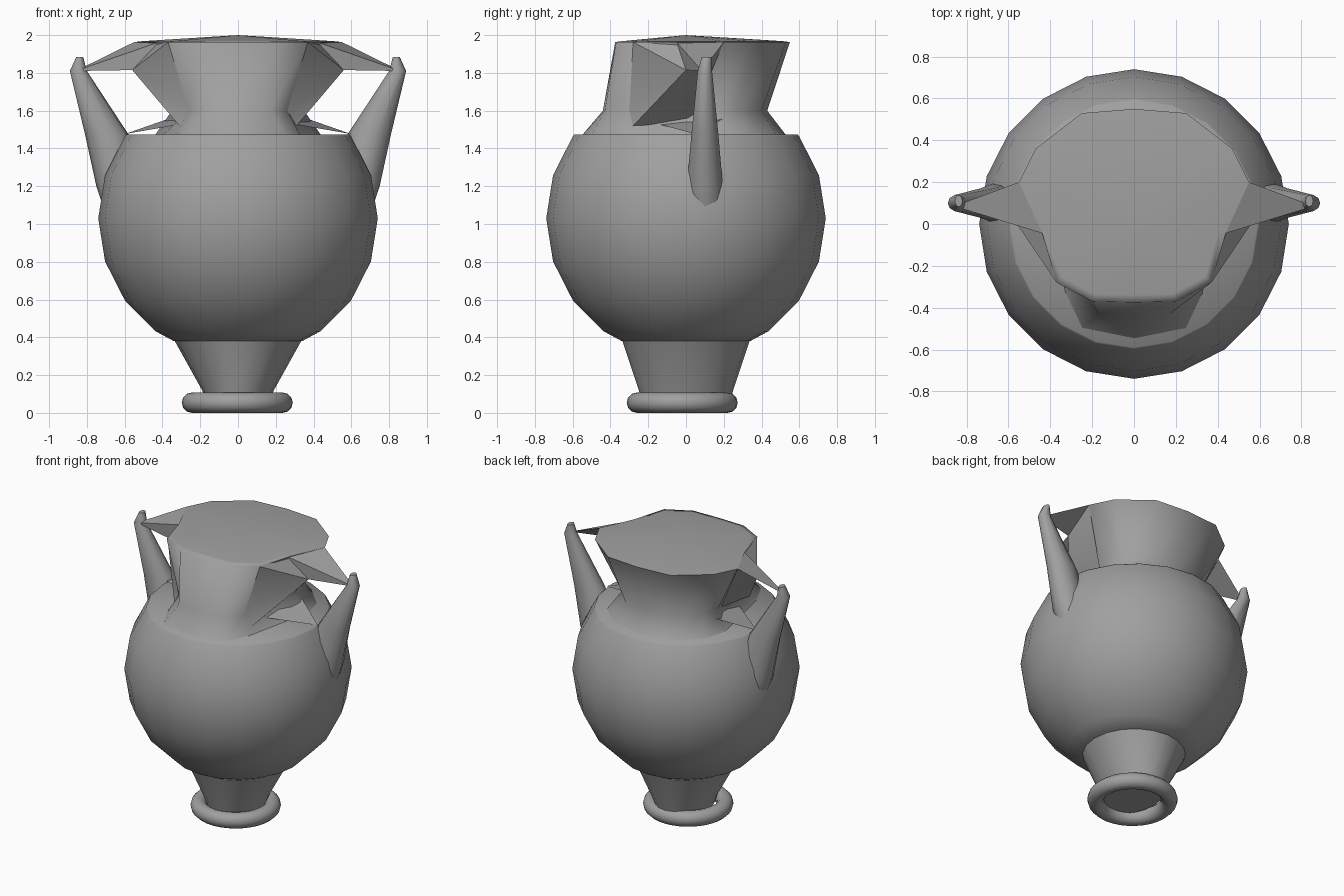
import bpy, bmesh, math

cube = bpy.data.objects.get("Cube")
if cube:
    bpy.data.objects.remove(cube, do_unlink=True)

clay = bpy.data.materials.new("grey clay")
clay.use_nodes = True
clay.diffuse_color = (0.35, 0.35, 0.35, 1)
clay.node_tree.nodes["Principled BSDF"].inputs["Base Color"].default_value = (0.35, 0.35, 0.35, 1)


def finish(name, bm, angle):
    bmesh.ops.recalc_face_normals(bm, faces=bm.faces)
    mesh = bpy.data.meshes.new(name)
    bm.to_mesh(mesh)
    bm.free()
    mesh.materials.append(clay)
    ob = bpy.data.objects.new(name, mesh)
    bpy.context.collection.objects.link(ob)
    bpy.ops.object.select_all(action='DESELECT')
    ob.select_set(True)
    bpy.context.view_layer.objects.active = ob
    bpy.ops.object.shade_smooth_by_angle(angle=math.radians(angle))
    return ob


def loft(name, rings, angle=60, apex=None):
    """Skin a stack of closed rings; the ends are capped."""
    bm = bmesh.new()
    loops = [[bm.verts.new(p) for p in ring] for ring in rings]
    n = len(loops[0])
    for a, b in zip(loops, loops[1:]):
        for i in range(n):
            j = (i + 1) % n
            bm.faces.new((a[i], a[j], b[j], b[i]))
    bm.faces.new(loops[0])
    if apex:
        tip = bm.verts.new(apex)
        for i in range(n):
            bm.faces.new((loops[-1][i], loops[-1][(i + 1) % n], tip))
    else:
        bm.faces.new(loops[-1])
    return finish(name, bm, angle)


def ellipse(cx, cy, z, rx, ry, n):
    return [(cx + rx * math.cos(math.tau * i / n),
             cy + ry * math.sin(math.tau * i / n), z) for i in range(n)]


def mirrored(half, z, s=1.0):
    """Closed ring from the points of its left half, front to back."""
    pts = half + [(-x, y) for x, y in half[-2:0:-1]]
    return [(x * s, 0.08 + (y - 0.08) * s, z) for x, y in pts]


# Round belly, cut flat at the shoulder
R, MID = 0.74, 1.03
belly = [ellipse(0, 0, 0.38, 0.34, 0.34, 20)]
for step in range(-3, 3):
    t = math.radians(18 * step)
    r = R * math.cos(t)
    belly.append(ellipse(0, 0, MID + R * math.sin(t), r, r, 20))
belly.append(ellipse(0, 0, 1.475, 0.59, 0.59, 20))
loft("belly", belly, 50)

# Tapered stem, narrower from the front than from the side
loft("stem", [ellipse(0, 0, 0.06, 0.17, 0.235, 20),
              ellipse(0, 0, 0.12, 0.19, 0.25, 20),
              ellipse(0, 0, 0.39, 0.34, 0.34, 20)])

# Foot ring
bpy.ops.mesh.primitive_torus_add(major_radius=0.24, minor_radius=0.054, major_segments=32,
                                 minor_segments=12, location=(-0.004, -0.02, 0.054))
foot = bpy.context.object
foot.name = "foot_ring"
foot.data.materials.append(clay)
bpy.ops.object.shade_smooth_by_angle(angle=math.radians(60))

# Flared neck with a shallow domed lid
base = [(0, -.55), (.25, -.5), (.33, -.33), (.4, 0), (.44, .17), (.4, .33), (.25, .48), (0, .53)]
waist = [(0, -.44), (.17, -.43), (.26, -.3), (.27, 0), (.35, .14), (.32, .27), (.2, .4), (0, .43)]
rim = [(0, -.375), (.2, -.37), (.37, -.28), (.44, -.04), (.55, .2), (.47, .36), (.25, .53), (0, .55)]
loft("neck", [mirrored(base, 1.47), mirrored(waist, 1.6), mirrored(rim, 1.963),
              mirrored(rim, 1.968, 0.92)], 100, (0, 0, 2.0))

for side, label in ((1, "left"), (-1, "right")):
    # Horn rising from the belly
    horn = [(.58, .1, 1.08, .13, .11), (.635, .1, 1.2, .115, .1), (.695, .1, 1.475, .115, .075),
            (.845, .1, 1.81, .045, .04), (.838, .11, 1.885, .018, .028)]
    loft(label + "_horn", [ellipse(side * x, y, z, rx, ry, 10) for x, y, z, rx, ry in horn])

    # Pointed web joining the rim to the horn tip
    bm = bmesh.new()
    points = {"front": (.42, -.05, 1.963), "back": (.55, .2, 1.963), "tip": (.86, .085, 1.81),
              "under": (.56, 0, 1.815), "throat": (.28, .02, 1.53), "corner": (.37, -.28, 1.963),
              "waist": (.26, -.3, 1.6), "shoulder": (.31, -.28, 1.52)}
    v = {k: bm.verts.new((side * x, y, z)) for k, (x, y, z) in points.items()}
    faces = ["front back tip", "front tip under", "back under tip", "front under corner",
             "corner under waist", "waist under shoulder", "under throat shoulder",
             "back throat under"]
    for f in faces:
        bm.faces.new([v[k] for k in f.split()])
    finish(label + "_web", bm, 50)

    # Thin fillet between neck and horn root
    bm = bmesh.new()
    fillet = [(.29, -.15, 1.53), (.6, .05, 1.476), (.36, .2, 1.56)]
    bm.faces.new([bm.verts.new((side * x, y, z)) for x, y, z in fillet])
    finish(label + "_fillet", bm, 50)
